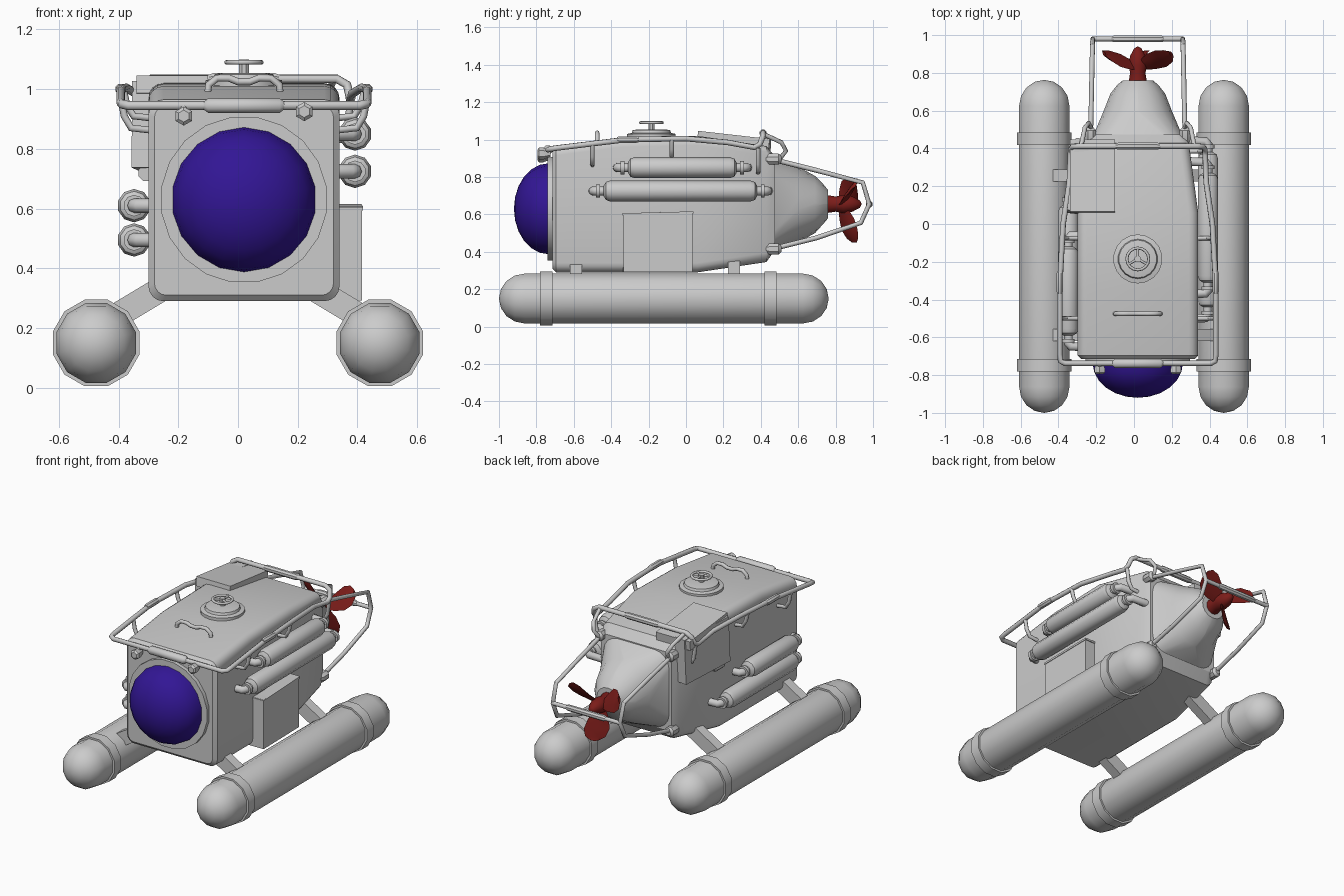
import bpy, bmesh
from math import sin, cos, pi, radians
from mathutils import Vector, Matrix

if "Cube" in bpy.data.objects:
    bpy.data.objects.remove(bpy.data.objects["Cube"])

CX = 0.02      # hull centre line
CZ = 0.655     # propeller shaft height


def material(name, rgb):
    m = bpy.data.materials.new(name)
    m.diffuse_color = (*rgb, 1)
    m.use_nodes = True
    m.node_tree.nodes["Principled BSDF"].inputs["Base Color"].default_value = m.diffuse_color
    return m


BLUE = material("dome_blue", (0.032, 0.008, 0.30))
RED = material("propeller_red", (0.2, 0.012, 0.01))


def smooth(ob, angle=38, mat=None):
    bpy.ops.object.select_all(action='DESELECT')
    ob.select_set(True)
    bpy.context.view_layer.objects.active = ob
    bpy.ops.object.shade_smooth_by_angle(angle=radians(angle))
    if mat:
        ob.data.materials.append(mat)
    return ob


def loft(name, rings, angle=38, mat=None):
    """Skin a list of equal-length point rings and cap both ends."""
    bm = bmesh.new()
    vs = [[bm.verts.new(p) for p in ring] for ring in rings]
    n = len(vs[0])
    for a, b in zip(vs, vs[1:]):
        for i in range(n):
            bm.faces.new((a[i], a[(i + 1) % n], b[(i + 1) % n], b[i]))
    bm.faces.new(vs[0])
    bm.faces.new(vs[-1])
    bmesh.ops.remove_doubles(bm, verts=bm.verts, dist=1e-5)
    bmesh.ops.recalc_face_normals(bm, faces=bm.faces)
    me = bpy.data.meshes.new(name)
    bm.to_mesh(me)
    bm.free()
    ob = bpy.data.objects.new(name, me)
    bpy.context.collection.objects.link(ob)
    return smooth(ob, angle, mat)


def lathe(name, profile, loc, axis='Y', sides=12, angle=38, mat=None):
    """Revolve (radius, distance along axis) points about an axis through loc."""
    rings = []
    for r, t in profile:
        ring = []
        for i in range(sides):
            a = 2 * pi * (i + 0.5) / sides
            u, v = r * cos(a), r * sin(a)
            ring.append(Vector(loc) + Vector({'X': (t, u, v), 'Y': (u, t, v), 'Z': (u, v, t)}[axis]))
        rings.append(ring)
    return loft(name, rings, angle, mat)


def tube(name, pts, r=0.014, closed=False):
    cu = bpy.data.curves.new(name, 'CURVE')
    cu.dimensions = '3D'
    cu.bevel_depth = r
    cu.bevel_resolution = 2
    cu.use_fill_caps = True
    sp = cu.splines.new('POLY')
    sp.points.add(len(pts) - 1)
    for p, co in zip(sp.points, pts):
        p.co = (*co, 1)
    sp.use_cyclic_u = closed
    ob = bpy.data.objects.new(name, cu)
    bpy.context.collection.objects.link(ob)
    bpy.ops.object.select_all(action='DESELECT')
    ob.select_set(True)
    bpy.context.view_layer.objects.active = ob
    bpy.ops.object.convert(target='MESH')
    return smooth(bpy.context.view_layer.objects.active, 50)


def box(name, loc, size, rot=(0, 0, 0)):
    bpy.ops.mesh.primitive_cube_add(size=1, location=loc, rotation=[radians(a) for a in rot])
    ob = bpy.context.object
    ob.name = name
    ob.scale = size
    return ob


def rounded(y, hw, z0, z1, r, seg=5):
    """Rounded rectangle in the xz plane."""
    hz, zc = (z1 - z0) / 2, (z0 + z1) / 2
    pts = []
    for k, (sx, sz) in enumerate(((1, 1), (-1, 1), (-1, -1), (1, -1))):
        for i in range(seg):
            a = k * pi / 2 + pi / 2 * i / (seg - 1)
            pts.append((CX + sx * (hw - r) + r * cos(a), y, zc + sz * (hz - r) + r * sin(a)))
    return pts


# Hull and tapered tail
loft("hull", [rounded(*s) for s in (
    (-0.715, 0.30, 0.31, 0.945, 0.04), (-0.695, 0.32, 0.29, 0.965, 0.05),
    (-0.35, 0.32, 0.29, 1.01, 0.05), (0.06, 0.32, 0.29, 1.02, 0.05),
    (0.43, 0.27, 0.345, 0.965, 0.05), (0.475, 0.25, 0.41, 0.91, 0.05))], 30)
loft("tail_cone", [rounded(*s) for s in (
    (0.47, 0.235, 0.41, 0.905, 0.10), (0.60, 0.18, 0.45, 0.855, 0.175),
    (0.69, 0.145, 0.50, 0.805, 0.144), (0.735, 0.11, 0.55, 0.76, 0.104),
    (0.76, 0.08, 0.58, 0.73, 0.074))])

# Window frame and dome
lathe("window_frame", [(0.28, -0.70), (0.28, -0.74)], (CX, 0, 0.63), sides=20)
lathe("window_dome", [(0.243 * cos(a), -0.735 - 0.185 * sin(a))
                      for a in (pi / 2 * i / 6 for i in range(7))], (CX, 0, 0.63), sides=18, mat=BLUE)

# Pontoons with bands and struts
R = 0.138
caps = [pi / 2 * i / 4 for i in range(5)]
pontoon = ([(R * sin(a), -0.862 - R * cos(a)) for a in caps] +
           [(R * cos(a), 0.625 + R * sin(a)) for a in caps])
for s, side in ((-1, "left"), (1, "right")):
    lathe(side + "_pontoon", pontoon, (s * 0.475, 0, 0.15))
    for y in (-0.748, 0.452):
        lathe(side + "_pontoon_band", [(0.13, -0.033), (0.15, -0.033), (0.15, 0.033), (0.13, 0.033)],
              (s * 0.475, y, 0.15))
    for y in (-0.588, 0.257):
        box(side + "_strut", (s * 0.33, y, 0.287), (0.34, 0.064, 0.084), (0, -s * -31, 0))


# Side air tanks with bent end pipes
def tank(name, x, z, y0, y1, inward):
    r = 0.056
    lathe(name, [(0.028, y0), (0.048, y0 + 0.012), (r, y0 + 0.035),
                 (r, y1 - 0.035), (0.048, y1 - 0.012), (0.028, y1)], (x, 0, z), sides=10)
    for y, d in ((y0, -1), (y1, 1)):
        tube(name + "_pipe", [(x, y - d * 0.02, z), (x, y + d * 0.04, z),
                              (x + inward * 0.015, y + d * 0.058, z),
                              (x + inward * 0.14, y + d * 0.062, z)], 0.024)
        lathe(name + "_collar", [(0.036, -0.01), (0.036, 0.01)], (x, y + d * 0.03, z), sides=10)


tank("right_upper_tank", 0.392, 0.85, -0.31, 0.27, -1)
tank("right_lower_tank", 0.392, 0.725, -0.44, 0.38, -1)
tank("left_upper_tank", -0.348, 0.61, -0.59, -0.12, 1)
tank("left_lower_tank", -0.348, 0.495, -0.59, 0.10, 1)
for z in (0.72, 0.78):
    lathe("left_valve", [(0.03, -0.04), (0.03, 0.03), (0.018, 0.045)], (-0.305, 0.12, z), sides=8)

# Right equipment box and left saddle panel
box("side_box", (0.36, -0.15, 0.45), (0.105, 0.37, 0.315), (0, 0, 1))
box("side_box_lid", (0.36, -0.15, 0.605), (0.112, 0.38, 0.012), (1.5, 0, 1))
box("saddle_top", (-0.22, 0.253, 0.995), (0.24, 0.385, 0.06), (-6.5, 0, 0))
box("saddle_side", (-0.295, 0.253, 0.872), (0.075, 0.385, 0.29), (-3, 0, -7))

# Top hatch with handwheel
H = (CX, -0.185, 0)
lathe("hatch", [(0.13, 1.0), (0.13, 1.03), (0.105, 1.035), (0.10, 1.05), (0.07, 1.055)], H, 'Z', 18)
lathe("wheel_post", [(0.018, 1.04), (0.018, 1.10)], H, 'Z', 8)
tube("handwheel", [(CX + 0.058 * cos(i * pi / 8), -0.185 + 0.058 * sin(i * pi / 8), 1.09)
                   for i in range(16)], 0.008, True)
for i in range(3):
    a = pi / 2 + i * 2 * pi / 3
    tube("wheel_spoke", [(CX, -0.185, 1.09), (CX + 0.058 * cos(a), -0.185 + 0.058 * sin(a), 1.09)], 0.007)

# Grab handle
tube("grab_handle", [(CX + x, -0.475, z) for x, z in (
    (-0.122, 0.98), (-0.118, 1.015), (-0.09, 1.037), (-0.05, 1.037), (-0.02, 1.025),
    (0.02, 1.025), (0.05, 1.037), (0.09, 1.037), (0.118, 1.015), (0.122, 0.98))], 0.012)

# Roof rail loop
half = [(0.385, -0.738, 0.945), (0.41, -0.725, 0.95), (0.413, -0.69, 0.955), (0.413, -0.32, 1.0),
        (0.395, 0.0, 1.005), (0.362, 0.22, 0.985), (0.357, 0.365, 0.958), (0.355, 0.395, 0.975),
        (0.345, 0.41, 1.015), (0.31, 0.412, 1.035)]
tube("roof_rail", [(CX + x, y, z) for x, y, z in half] +
     [(CX - x, y, z) for x, y, z in reversed(half)], 0.015, True)


def sleeve(name, loc, axis, length, r=0.026):
    h = length / 2
    lathe(name, [(0.014, -h), (r, -h + 0.015), (r, h - 0.015), (0.014, h)], loc, axis, 8)


sleeve("front_rail_grip", (CX, -0.738, 0.945), 'X', 0.27)
sleeve("rear_rail_grip", (CX, 0.412, 1.035), 'X', 0.24, 0.02)
for s, side in ((-1, "left"), (1, "right")):
    sleeve(side + "_rail_grip", (CX + s * 0.413, -0.31, 1.0), 'Y', 0.12, 0.019)
    # Rail brackets down to the hull side
    for y, x, zt, zb in ((-0.5, 0.413, 0.975, 0.86), (-0.075, 0.405, 1.0, 0.90), (0.385, 0.357, 0.955, 0.82)):
        tube(side + "_rail_bracket", [(CX + s * x, y, zt), (CX + s * (x - 0.012), y, zb + 0.05),
                                      (CX + s * (x - 0.035), y, zb + 0.01),
                                      (CX + s * (x - 0.13), y, zb)], 0.012)
    # Propeller guard loop, its lugs, and the stay up to the rail
    tube(side + "_guard", [(CX + s * x, y, z) for x, y, z in (
        (0.25, 0.46, 0.895), (0.245, 0.70, 0.835), (0.24, 0.945, 0.77), (0.238, 0.98, 0.655),
        (0.24, 0.935, 0.555), (0.245, 0.70, 0.475), (0.25, 0.46, 0.415))], 0.013)
    for z in (0.895, 0.415):
        lathe(side + "_guard_lug", [(0.02, -0.05), (0.032, -0.03), (0.032, 0.02), (0.018, 0.035)],
              (CX + s * 0.25, 0.475, z), sides=8)
    tube(side + "_rear_stay", [(CX + s * 0.30, 0.412, 1.03), (CX + s * 0.28, 0.51, 0.985),
                               (CX + s * 0.26, 0.535, 0.94), (CX + s * 0.245, 0.50, 0.895)], 0.012)
    # Headlights hung from the front rail
    z = 0.925 if s > 0 else 0.91
    lathe(side + "_headlight", [(0.018, 0.04), (0.032, 0.0), (0.032, -0.02), (0.02, -0.03)],
          (CX + s * 0.202, -0.765, z), sides=6)
    tube(side + "_headlight_arm", [(CX + s * 0.202, -0.74, 0.945), (CX + s * 0.202, -0.755, z)], 0.012)
tube("guard_crossbar", [(CX - 0.238, 0.98, 0.655), (CX + 0.238, 0.98, 0.655)], 0.013)
sleeve("guard_grip", (CX, 0.98, 0.655), 'X', 0.28, 0.019)

# Propeller hub and three twisted blades
lathe("propeller_hub", [(0.05, 0.75), (0.042, 0.80), (0.05, 0.84), (0.042, 0.89), (0.02, 0.93), (0, 0.94)],
      (CX, 0, CZ), sides=12, mat=RED)
for k in range(3):
    a = -pi / 2 + k * 2 * pi / 3
    out, tan = Vector((cos(a), 0, sin(a))), Vector((-sin(a), 0, cos(a)))
    rings = []
    for r, chord, twist, y in ((0.02, 0.06, 50, 0.84), (0.08, 0.12, 42, 0.86), (0.14, 0.15, 35, 0.875),
                               (0.185, 0.12, 30, 0.89), (0.205, 0.05, 28, 0.90)):
        t = radians(twist)
        c = tan * cos(t) + Vector((0, sin(t), 0))
        n = tan * -sin(t) + Vector((0, cos(t), 0))
        mid = Vector((CX, y, CZ)) + out * r
        rings.append([mid + c * chord * u + n * v for u, v in
                      ((0.5, 0), (0.2, 0.009), (-0.2, 0.009), (-0.5, 0), (-0.2, -0.009), (0.2, -0.009))])
    loft("propeller_blade", rings, 50, RED)
